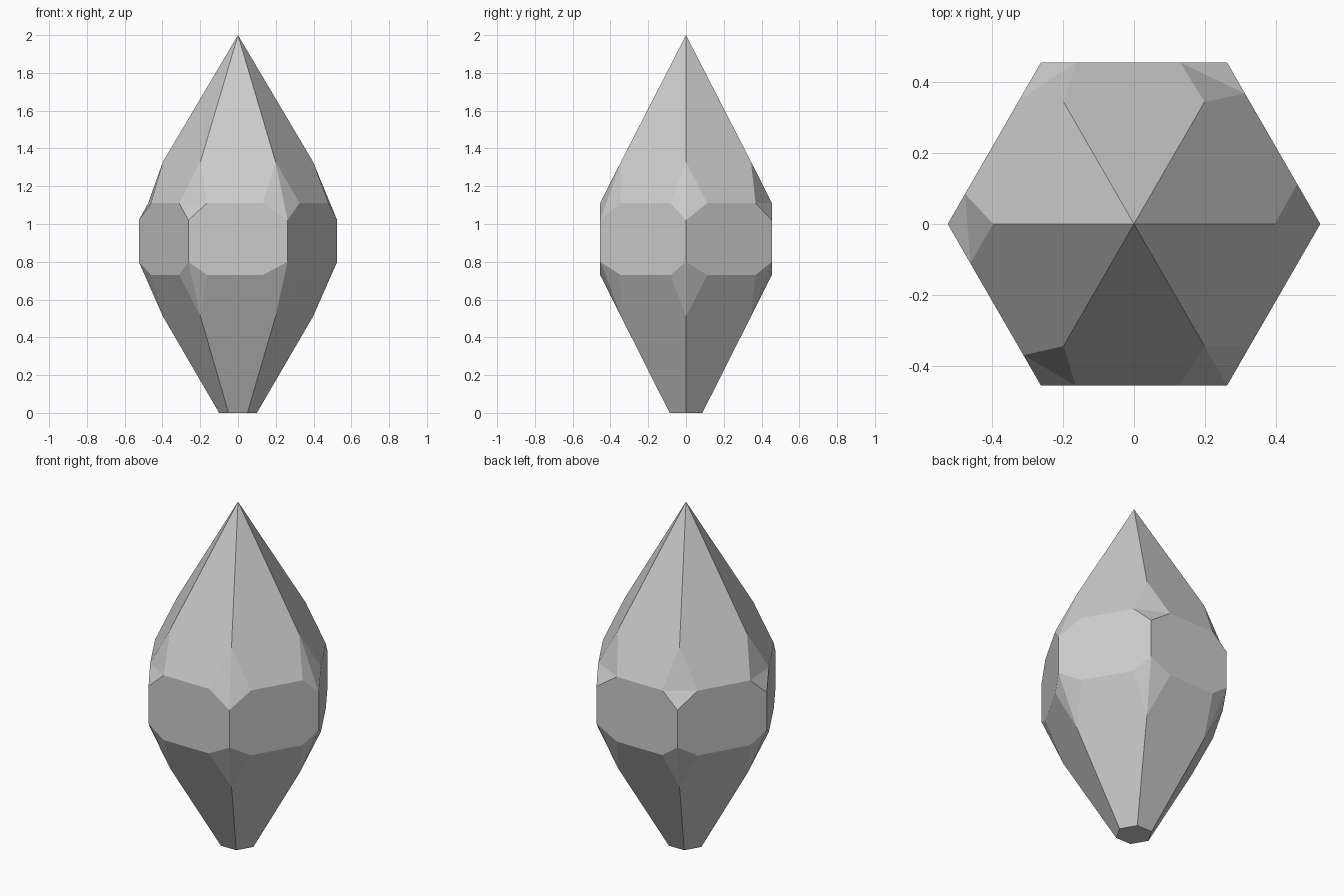
import bpy, bmesh
from math import cos, sin, radians
from mathutils import Vector

if "Cube" in bpy.data.objects:
    bpy.data.objects.remove(bpy.data.objects["Cube"])

R = 0.525  # hexagon corner radius of the belt
# Chamfer width at each corner: (towards previous corner, towards next corner)
CHAMFER = [(0.095, 0.13), (0.10, 0.132), (0.098, 0.12),
           (0.098, 0.128), (0.098, 0.098), (0.132, 0.125)]
CONVEX_TOP = {0, 5}  # upper corners folded along the ridge

bm = bmesh.new()


def corner(k, r, z):
    a = radians(60 * k)
    return Vector((r * cos(a), r * sin(a), z))


def half(ridge_z, edge_z, corner_z, convex):
    """Ridge ends, belt corners and the chamfer points beside each corner."""
    ridge, belt, prev, nxt = [], [], [], []
    for k in range(6):
        ridge.append(bm.verts.new(corner(k, 0.397, ridge_z)))
        belt.append(bm.verts.new(corner(k, R, corner_z)))
        c = corner(k, R, edge_z)
        for step, width, out in ((-1, CHAMFER[k][0], prev), (1, CHAMFER[k][1], nxt)):
            d = (corner(k + step, R, edge_z) - c).normalized()
            out.append(bm.verts.new(c + d * width))
    # Corner chamfer, two triangles each
    for k in range(6):
        r, c, p, n = ridge[k], belt[k], prev[k], nxt[k]
        tris = ((r, p, c), (r, c, n)) if k in convex else ((r, p, n), (p, c, n))
        for t in tris:
            bm.faces.new(t)
    return ridge, belt, prev, nxt


top = half(1.33, 1.11, 1.02, CONVEX_TOP)
low = half(0.51, 0.73, 0.80, set(range(6)))
apex = bm.verts.new((0, 0, 2))
base = [bm.verts.new(corner(k, 0.1, 0)) for k in range(6)]
bm.faces.new(base)

for k in range(6):
    j = (k + 1) % 6
    # Upper slope, belt panel, lower slope
    bm.faces.new((apex, top[0][k], top[3][k], top[2][j], top[0][j]))
    bm.faces.new((top[1][k], top[3][k], top[2][j], top[1][j],
                  low[1][j], low[2][j], low[3][k], low[1][k]))
    bm.faces.new((base[k], low[0][k], low[3][k], low[2][j], low[0][j], base[j]))

bmesh.ops.recalc_face_normals(bm, faces=bm.faces)
mesh = bpy.data.meshes.new("crystal")
bm.to_mesh(mesh)
bm.free()
bpy.context.collection.objects.link(bpy.data.objects.new("crystal", mesh))
